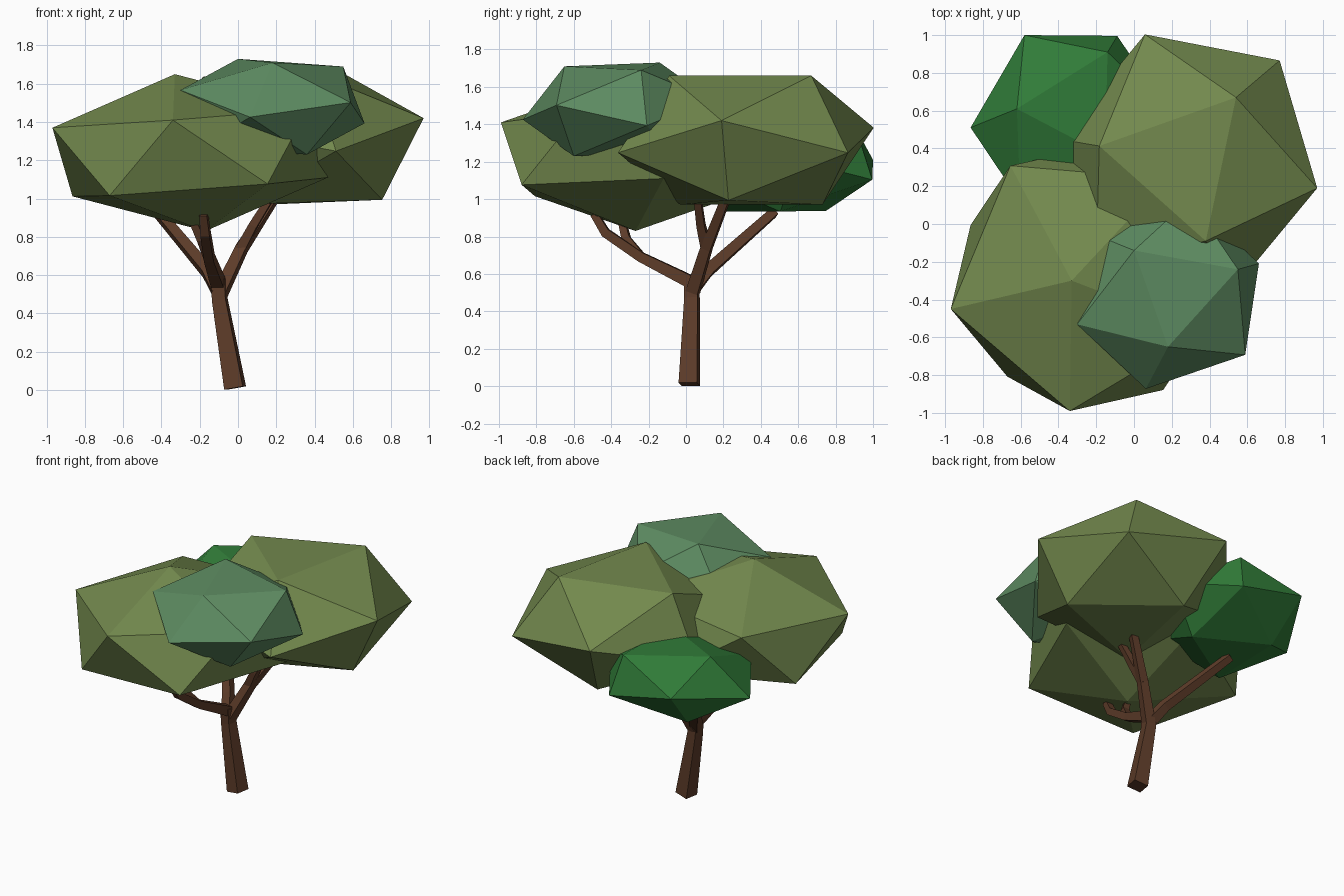
import bpy, bmesh, math
from mathutils import Vector, Matrix

if "Cube" in bpy.data.objects:
    bpy.data.objects.remove(bpy.data.objects["Cube"])


def material(name, rgb):
    m = bpy.data.materials.new(name)
    m.diffuse_color = (*rgb, 1)
    m.use_nodes = True
    m.node_tree.nodes["Principled BSDF"].inputs["Base Color"].default_value = m.diffuse_color
    return m


def finish(bm, name, mat):
    bmesh.ops.recalc_face_normals(bm, faces=bm.faces)
    me = bpy.data.meshes.new(name)
    bm.to_mesh(me)
    bm.free()
    me.materials.append(mat)
    ob = bpy.data.objects.new(name, me)
    bpy.context.collection.objects.link(ob)
    return ob


def foliage(name, mat, centre, *corners):
    """Icosahedron stretched so that one face lands on the three corners."""
    bm = bmesh.new()
    bmesh.ops.create_icosphere(bm, subdivisions=1, radius=1)
    bm.faces.ensure_lookup_table()
    c = Vector(centre)
    src = Matrix([v.co for v in bm.faces[0].verts]).transposed()
    dst = Matrix([Vector(p) - c for p in corners]).transposed()
    m = dst @ src.inverted()
    for v in bm.verts:
        v.co = m @ v.co + c
    return finish(bm, name, mat)


def limb(name, mat, path):
    """Square tapering tube along (x, y, z, half width) points."""
    bm = bmesh.new()
    pts = [Vector(p[:3]) for p in path]
    side = Vector((math.cos(math.radians(10)), -math.sin(math.radians(10)), 0))
    rings = []
    for i, p in enumerate(pts):
        d = (pts[min(i + 1, len(pts) - 1)] - pts[max(i - 1, 0)]).normalized()
        u = (side - d * side.dot(d)).normalized()
        v = d.cross(u)
        r = path[i][3]
        rings.append([bm.verts.new(p + r * (a * u + b * v))
                      for a, b in ((-1, -1), (1, -1), (1, 1), (-1, 1))])
    for lo, hi in zip(rings, rings[1:]):
        for k in range(4):
            n = (k + 1) % 4
            bm.faces.new((lo[k], lo[n], hi[n], hi[k]))
    bm.faces.new(rings[0])
    bm.faces.new(rings[-1])
    return finish(bm, name, mat)


bark = material("bark", (0.11, 0.045, 0.022))
olive = material("olive_leaves", (0.17, 0.25, 0.075))
teal = material("teal_leaves", (0.11, 0.26, 0.12))
green = material("green_leaves", (0.03, 0.2, 0.04))

# Leaf masses
foliage("right_foliage", olive, (.285, .32, 1.315),
        (.97, .19, 1.42), (.38, -.09, 1.66), (.54, .67, 1.66))
foliage("left_foliage", olive, (-.25, -.285, 1.24),
        (-.34, -.99, 1.41), (-.97, -.45, 1.37), (-.33, -.30, 1.65))
foliage("front_foliage", teal, (.18, -.37, 1.48),
        (.18, -.65, 1.71), (0, -.14, 1.73), (.55, -.24, 1.69))
foliage("back_foliage", green, (-.345, .557, 1.155),
        (-.62, .61, 1.376), (-.58, 1.0, 1.21), (-.14, .91, 1.375))

# Trunk and branches
limb("trunk", bark, [(-.015, .018, .01, .05), (-.095, .032, .47, .036),
                     (-.1, .03, .58, .036)])
limb("front_branch", bark, [(-.1, .04, .55, .034), (-.115, -.04, .59, .032),
                            (-.15, -.24, .69, .026), (-.17, -.43, .82, .024),
                            (-.18, -.49, .92, .02)])
limb("front_twig", bark, [(-.15, -.24, .69, .024), (-.19, -.32, .79, .022),
                          (-.25, -.35, .92, .018)])
limb("back_branch", bark, [(-.1, .03, .51, .034), (-.16, .12, .62, .03),
                           (-.42, .47, .93, .024)])
limb("right_branch", bark, [(-.095, .035, .5, .034), (.02, .11, .74, .028),
                            (.2, .22, 1.02, .022)])
limb("right_twig", bark, [(.01, .11, .73, .026), (.08, .08, .86, .022),
                          (.18, .06, 1.02, .018)])
